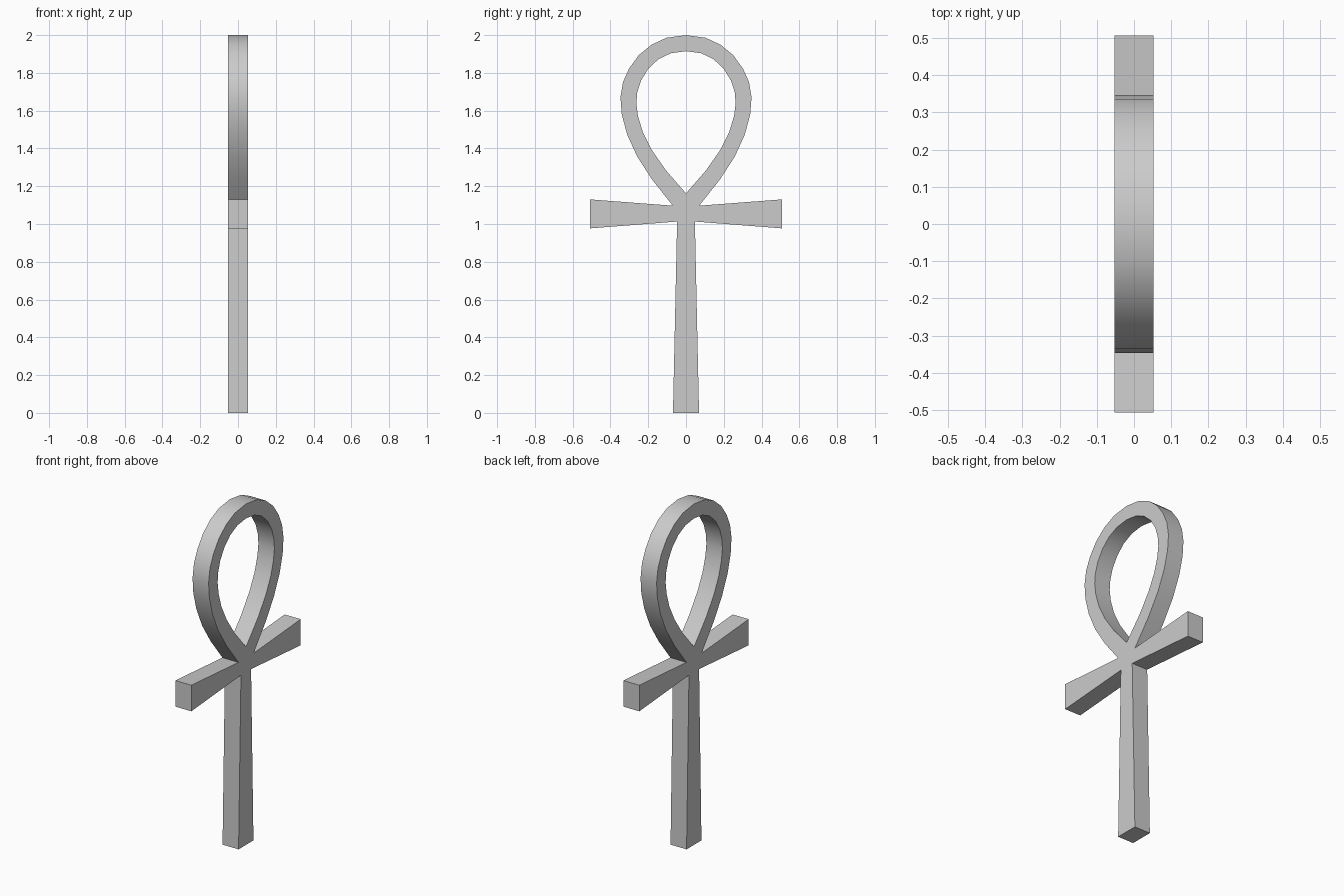
import bpy, bmesh, math

if "Cube" in bpy.data.objects:
    bpy.data.objects.remove(bpy.data.objects["Cube"])

HALF = 0.052  # half thickness along x

# Half outlines of the teardrop loop as (y, z), from top centre down to the knot
outer = [(0, 2.0), (.103, 1.986), (.183, 1.949), (.25, 1.894), (.302, 1.822),
         (.334, 1.75), (.347, 1.67), (.34, 1.58), (.312, 1.475), (.259, 1.358),
         (.18, 1.236), (.07, 1.097)]
inner = [(0, 1.915), (.08, 1.904), (.145, 1.873), (.199, 1.823), (.238, 1.76),
         (.258, 1.697), (.263, 1.638), (.254, 1.57), (.228, 1.485), (.18, 1.39),
         (.106, 1.284), (0, 1.162)]
# Flared arm and tapering stem, continuing from the knot
arm = [(.507, 1.13), (.507, .977), (.047, 1.013)]
foot = (.069, 0)

bm = bmesh.new()


def add_face(points):
    bm.faces.new([bm.verts.new((-HALF, y, z)) for y, z in points])


for s in (1, -1):
    side = lambda pts: [(s * y, z) for y, z in pts]
    # Loop band
    for i in range(len(outer) - 1):
        add_face(side([outer[i], outer[i + 1], inner[i + 1], inner[i]]))
    # Arm
    add_face(side([outer[-1]] + arm))
    # Half of the knot
    add_face(side([inner[-1], outer[-1], arm[-1], (0, 1.013)]))
    # Half of the stem
    add_face(side([(0, 1.013), arm[-1], foot, (0, 0)]))

# Weld the flat shape, then give it thickness
bmesh.ops.remove_doubles(bm, verts=bm.verts[:], dist=1e-4)
bmesh.ops.recalc_face_normals(bm, faces=bm.faces[:])
ext = bmesh.ops.extrude_face_region(bm, geom=bm.faces[:], use_keep_orig=True)
moved = [g for g in ext["geom"] if isinstance(g, bmesh.types.BMVert)]
bmesh.ops.translate(bm, verts=moved, vec=(2 * HALF, 0, 0))
bmesh.ops.recalc_face_normals(bm, faces=bm.faces[:])

mesh = bpy.data.meshes.new("looped_cross")
bm.to_mesh(mesh)
bm.free()
obj = bpy.data.objects.new("looped_cross", mesh)
bpy.context.collection.objects.link(obj)

# Smooth the curved band, keep the hard edges
bpy.context.view_layer.objects.active = obj
obj.select_set(True)
bpy.ops.object.shade_smooth_by_angle(angle=math.radians(30))
